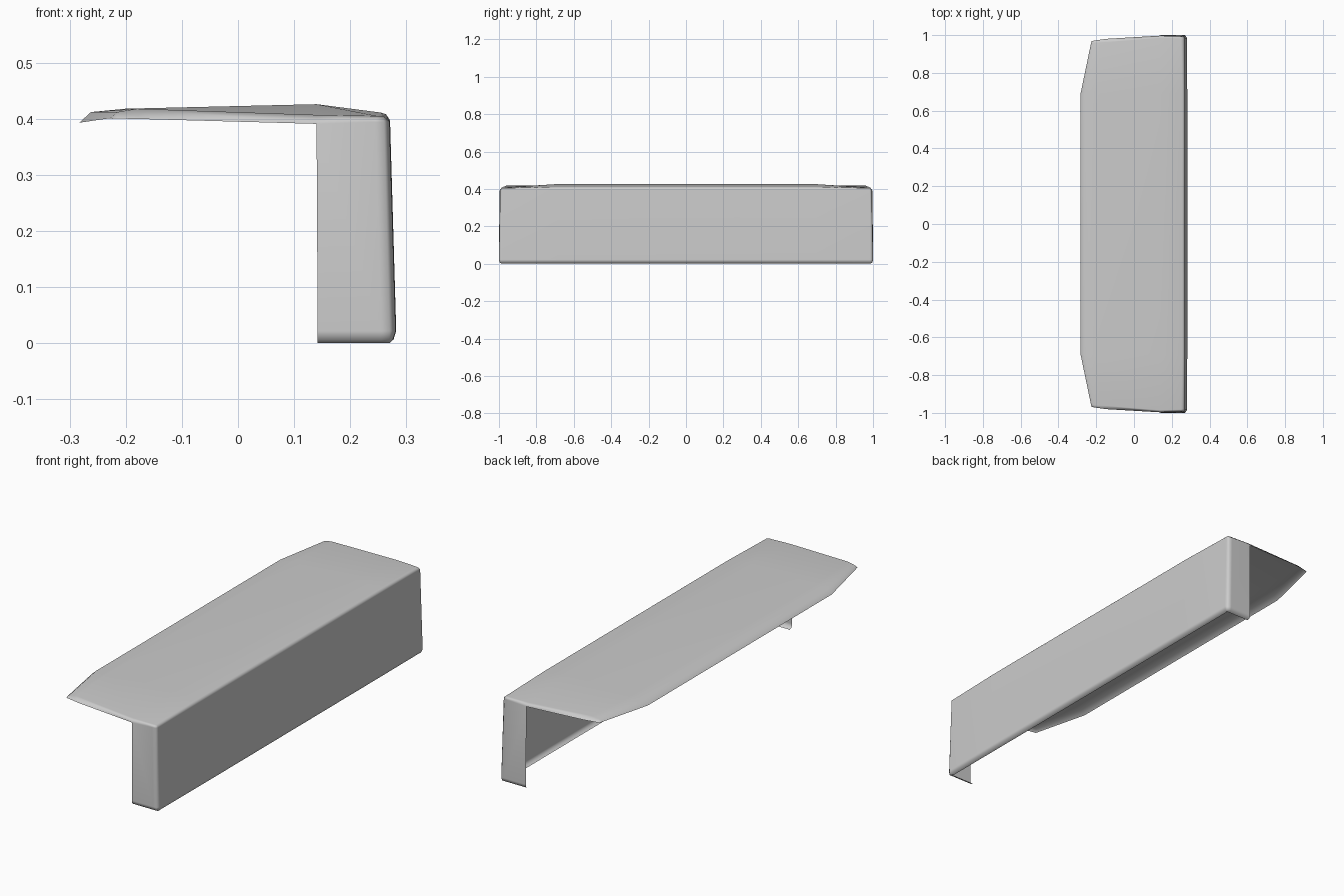
import bpy, bmesh

if "Cube" in bpy.data.objects:
    bpy.data.objects.remove(bpy.data.objects["Cube"])

# Middle cross-section (x, z): drooped back lip, top panel, rounded edge, front panel, bottom lip
MID = [(-.283, .393), (-.262, .412), (-.2, .418), (.14, .426), (.255, .411),
       (.264, .408), (.271, .397), (.282, .022), (.277, .006), (.262, .001)]
# Crease near the end of the panel (x, y, z)
CREASE = [(-.228, .955, .401), (-.215, .958, .412), (-.18, .96, .418), (.14, .985, .407),
          (.248, .982, .405), (.26, .98, .404), (.27, .982, .395), (.281, .985, .022),
          (.276, .982, .006), (.262, .975, .001)]
# Outer rim of the overhang, running into the top of the end panel
RIM = [(-.224, .968, .400), (-.216, .970, .4005), (-.15, .98, .399),
       (.14, .997, .391), (.245, .994, .394), (.26, .992, .394)]
# End panel rows below the rim (y, z)
END_ROWS = [(1.0, .022), (.996, .006), (.982, 0)]
END_X = [.142, .255, .270]

bm = bmesh.new()


def row(points):
    return [bm.verts.new(p) for p in points]


def bridge(a, b):
    for i in range(min(len(a), len(b)) - 1):
        bm.faces.new((a[i], a[i + 1], b[i + 1], b[i]))


# Top panel, front panel and overhang lip
mid = row([(x, 0, z) for x, z in MID])
shoulder = row([(x, .69, z) for x, z in MID])
crease = row(CREASE)
rim = row(RIM)
for a, b in ((mid, shoulder), (shoulder, crease), (crease, rim)):
    bridge(a, b)

# End panel with its turned-in bottom lip
rows = [rim[3:]] + [row([(x, y, z) for x in END_X]) for y, z in END_ROWS]
for a, b in zip(rows, rows[1:]):
    bridge(a, b)

# Rounded vertical corner between front panel and end panel
bm.faces.new((crease[5], crease[6], rim[5]))
for k in range(3):
    bm.faces.new((crease[6 + k], crease[7 + k], rows[k + 1][2], rows[k][2]))

bmesh.ops.recalc_face_normals(bm, faces=bm.faces)
top = max(bm.faces, key=lambda f: f.calc_center_median().z)
if top.normal.z < 0:
    bmesh.ops.reverse_faces(bm, faces=bm.faces)

mesh = bpy.data.meshes.new("lid_shell")
bm.to_mesh(mesh)
bm.free()
shell = bpy.data.objects.new("lid_shell", mesh)
bpy.context.collection.objects.link(shell)

# Soft shading, then mirror to the other end
bpy.context.view_layer.objects.active = shell
shell.select_set(True)
bpy.ops.object.shade_smooth_by_angle(angle=1.1)
mirror = shell.modifiers.new("mirror_ends", 'MIRROR')
mirror.use_axis = (False, True, False)
mirror.use_clip = True
weighted = shell.modifiers.new("weighted_normals", 'WEIGHTED_NORMAL')
weighted.keep_sharp = True
